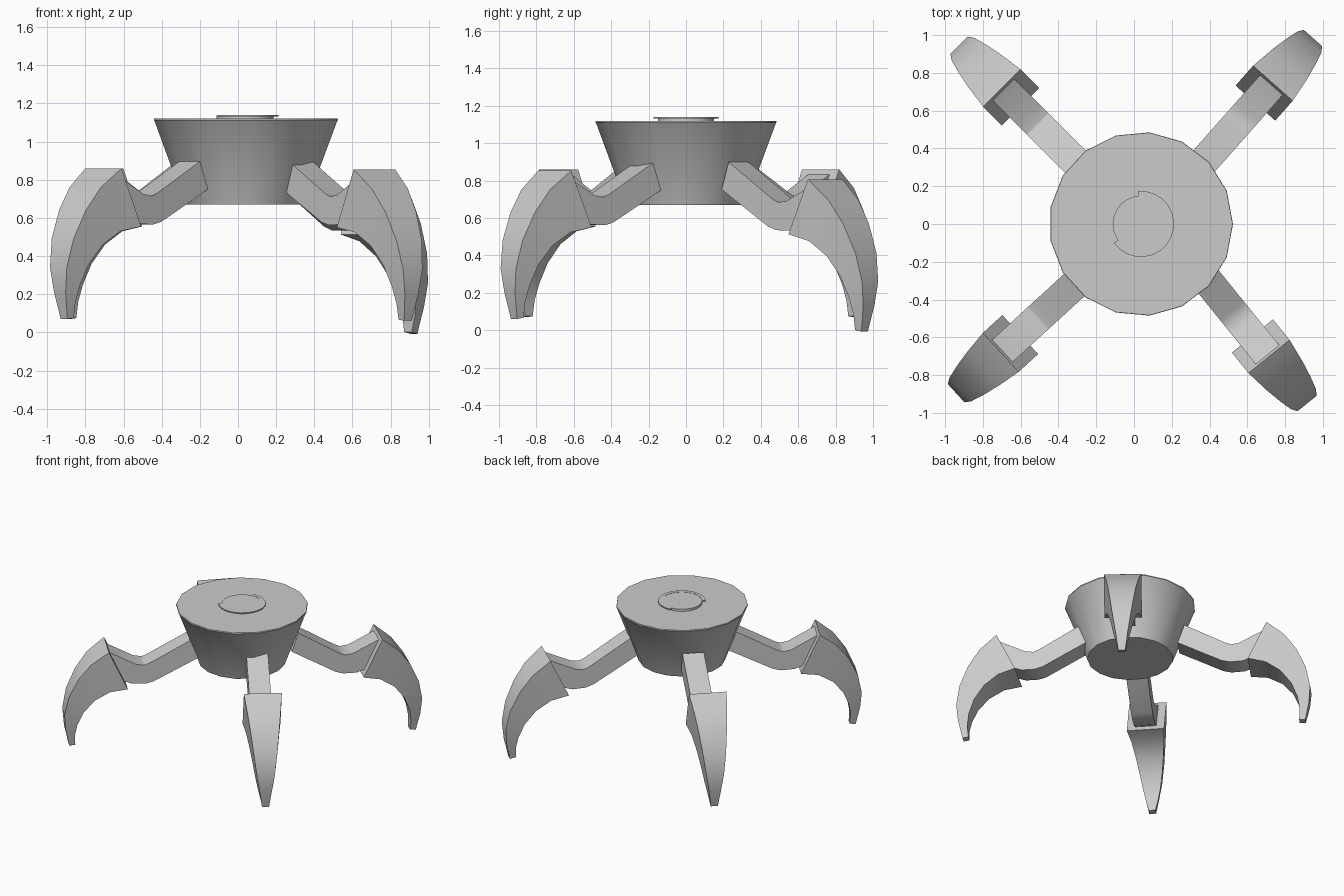
import bpy
import bmesh
from math import cos, sin, radians, pi

old = bpy.data.objects.get("Cube")
if old:
    bpy.data.objects.remove(old, do_unlink=True)

grey = bpy.data.materials.new("plain_grey")
grey.use_nodes = True
colour = (0.6, 0.6, 0.6, 1)
grey.diffuse_color = colour
grey.node_tree.nodes["Principled BSDF"].inputs["Base Color"].default_value = colour


def finish(name, bm, angle=30):
    bmesh.ops.recalc_face_normals(bm, faces=bm.faces)
    mesh = bpy.data.meshes.new(name)
    bm.to_mesh(mesh)
    bm.free()
    mesh.materials.append(grey)
    obj = bpy.data.objects.new(name, mesh)
    bpy.context.collection.objects.link(obj)
    bpy.ops.object.select_all(action="DESELECT")
    obj.select_set(True)
    bpy.context.view_layer.objects.active = obj
    bpy.ops.object.shade_smooth_by_angle(angle=radians(angle))
    return obj


def turned(name, profile, sides, cx):
    """Closed solid of rings from (radius, height) pairs."""
    bm = bmesh.new()
    rings = [[bm.verts.new((cx + r * cos(2 * pi * i / sides),
                            r * sin(2 * pi * i / sides), z))
              for i in range(sides)] for r, z in profile]
    for a, b in zip(rings, rings[1:]):
        for i in range(sides):
            j = (i + 1) % sides
            bm.faces.new((a[i], a[j], b[j], b[i]))
    bm.faces.new(rings[0])
    bm.faces.new(rings[-1])
    return finish(name, bm)


def loft(name, stations, place):
    """Four-sided tube through (upper point, lower point, half width)."""
    bm = bmesh.new()
    rings = []
    for up, low, w in stations:
        corners = ((up, w), (up, -w), (low, -w), (low, w))
        rings.append([bm.verts.new(place(d, s, z)) for (d, z), s in corners])
    for a, b in zip(rings, rings[1:]):
        for i in range(4):
            j = (i + 1) % 4
            bm.faces.new((a[i], a[j], b[j], b[i]))
    bm.faces.new(rings[0])
    bm.faces.new(rings[-1])
    return finish(name, bm)


# Tapered body and the raised cap on top
CX = 0.037
turned("body", [(0.32, 0.67), (0.483, 1.108), (0.487, 1.112), (0.485, 1.12)], 17, CX)
turned("top_cap", [(0.15, 1.11), (0.15, 1.138)], 24, CX)

# Open rim around the cap
bm = bmesh.new()
sections = []
for k in range(17):
    a = radians(-145 + 15 * k)
    sections.append([bm.verts.new((CX + r * cos(a), r * sin(a), z))
                     for r, z in ((0.148, 1.132), (0.175, 1.132),
                                  (0.175, 1.14), (0.148, 1.14))])
for a, b in zip(sections, sections[1:]):
    for i in range(4):
        j = (i + 1) % 4
        bm.faces.new((a[i], a[j], b[j], b[i]))
bm.faces.new(sections[0])
bm.faces.new(sections[-1])
finish("cap_rim", bm)

# Leg shapes, as distance outward and height
arm = [((0.36, 0.90), (0.31, 0.75), 0.08),
       ((0.67, 0.73), (0.64, 0.58), 0.08),
       ((0.71, 0.715), (0.70, 0.565), 0.08),
       ((0.77, 0.725), (0.80, 0.57), 0.08),
       ((0.98, 0.84), (0.92, 0.62), 0.08)]
claw = [((0.98, 0.86), (0.84, 0.555), 0.14),
        ((1.11, 0.76), (0.97, 0.53), 0.122),
        ((1.20, 0.64), (1.08, 0.46), 0.104),
        ((1.27, 0.49), (1.16, 0.36), 0.085),
        ((1.30, 0.34), (1.205, 0.25), 0.065),
        ((1.29, 0.21), (1.22, 0.16), 0.045),
        ((1.26, 0.07), (1.215, 0.075), 0.026)]

# Each leg: hip offset, heading and droop
legs = {"front_right": (0.017, -0.018, 222.5, 0),
        "back_right": (-0.007, 0.027, 135, 0),
        "front_left": (0.098, 0.06, -51, 0.01),
        "back_left": (0.086, 0.011, 48.5, 0.085)}

for side, (ox, oy, heading, droop) in legs.items():
    c, s = cos(radians(heading)), sin(radians(heading))

    def place(d, w, z):
        return (ox + d * c - w * s, oy + d * s + w * c, z - droop * (d - 0.35))

    loft(side + "_arm", arm, place)
    loft(side + "_claw", claw, place)
